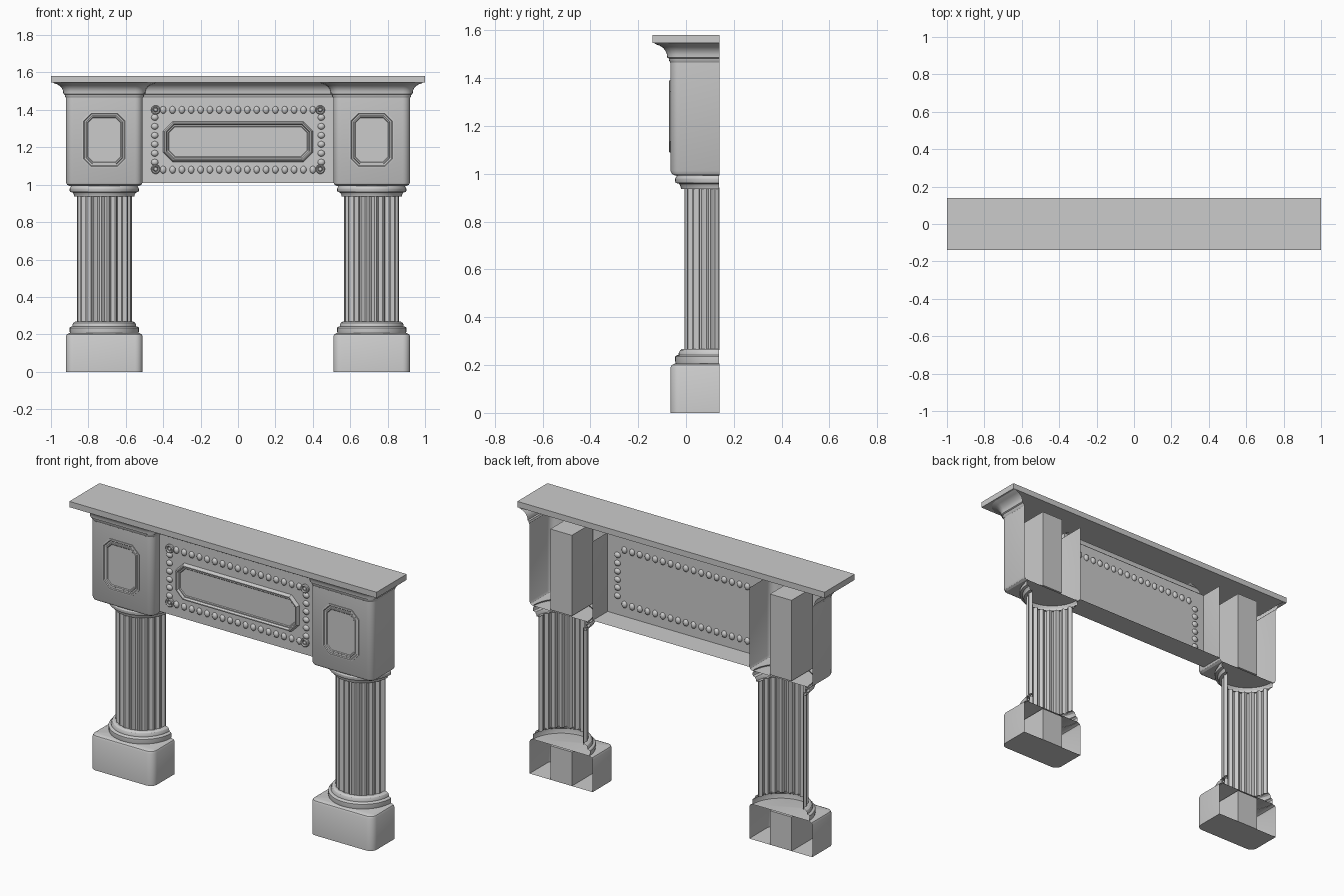
import bpy, bmesh, math
from mathutils import Vector, Matrix

if "Cube" in bpy.data.objects:
    bpy.data.objects.remove(bpy.data.objects["Cube"])

BACK, FACE = 0.14, -0.065      # rear plane, front of the side blocks
CX, HW = 0.715, 0.205          # pier centre and half width


def finish(name, bm, angle=30):
    bmesh.ops.remove_doubles(bm, verts=bm.verts, dist=1e-5)
    bmesh.ops.recalc_face_normals(bm, faces=bm.faces)
    me = bpy.data.meshes.new(name)
    bm.to_mesh(me)
    bm.free()
    ob = bpy.data.objects.new(name, me)
    bpy.context.collection.objects.link(ob)
    bpy.ops.object.select_all(action='DESELECT')
    ob.select_set(True)
    bpy.context.view_layer.objects.active = ob
    bpy.ops.object.shade_smooth_by_angle(angle=math.radians(angle))
    return ob


def offset(path, d):
    """Mitred offset of an open plan path, outward on its right side."""
    pts = [Vector(p) for p in path]
    out = []
    for i, p in enumerate(pts):
        dirs = []
        if i > 0:
            dirs.append((p - pts[i - 1]).normalized())
        if i < len(pts) - 1:
            dirs.append((pts[i + 1] - p).normalized())
        ns = [Vector((q.y, -q.x)) for q in dirs]
        n = sum(ns, Vector((0, 0))).normalized()
        out.append(p + n * (d / max(0.3, n.dot(ns[0]))))
    return out


def sweep(name, path, profile, caps=(), angle=30):
    """Run a (projection, height) profile along a plan path."""
    bm = bmesh.new()
    rows = [[bm.verts.new((p.x, p.y, z)) for p in offset(path, d)] for d, z in profile]
    for a, b in zip(rows, rows[1:]):
        for i in range(len(a) - 1):
            bm.faces.new((a[i], a[i + 1], b[i + 1], b[i]))
    for k in caps:
        bm.faces.new(rows[k])
    return finish(name, bm, angle)


def box(name, x0, x1, y0, y1, z0, z1):
    bm = bmesh.new()
    m = Matrix.Translation(((x0 + x1) / 2, (y0 + y1) / 2, (z0 + z1) / 2))
    bmesh.ops.create_cube(bm, size=1, matrix=m @ Matrix.Diagonal((x1 - x0, y1 - y0, z1 - z0, 1)))
    return finish(name, bm)


def block_front(cx, r=0.04, n=5):
    """Rounded front corners, left to right."""
    pts = []
    for sx, a0 in ((-1, 180), (1, 270)):
        for i in range(n + 1):
            a = math.radians(a0 + 90 * i / n)
            pts.append((cx + sx * (HW - r) + r * math.cos(a), FACE + r + r * math.sin(a)))
    return pts


def half_round(cx, r, n=24):
    return [(cx + r * math.cos(math.pi * (1 + i / n)), BACK + r * math.sin(math.pi * (1 + i / n)))
            for i in range(n + 1)]


def fluted(cx, r, flutes=11, depth=0.015):
    pts = []
    step = math.pi / flutes
    for k in range(flutes):
        for t in (0, 0.12, 0.25, 0.5, 0.75, 0.88, 1):
            u = (t - 0.12) / 0.76
            rr = r - (depth * math.sin(math.pi * u) if 0 < u < 1 else 0)
            if t == 1 and k < flutes - 1:
                continue
            a = math.pi + step * (k + t)
            pts.append((cx + rr * math.cos(a), BACK + rr * math.sin(a)))
    return pts


def octagon_frame(name, cx, cz, hw, hh, ch, y, profile):
    """Raised octagonal moulding with a flat centre; profile is (inset, height)."""
    bm = bmesh.new()
    rows = []
    for ins, h in profile:
        w, g, c = hw - ins, hh - ins, ch - 0.586 * ins
        co = [(w, g - c), (w - c, g), (c - w, g), (-w, g - c),
              (-w, c - g), (c - w, -g), (w - c, -g), (w, c - g)]
        rows.append([bm.verts.new((cx + a, y - h, cz + b)) for a, b in co])
    for a, b in zip(rows, rows[1:]):
        for i in range(8):
            j = (i + 1) % 8
            bm.faces.new((a[i], a[j], b[j], b[i]))
    bm.faces.new(rows[-1])
    return finish(name, bm)


# Side piers
for side, s in (("left", -1), ("right", 1)):
    cx = s * CX
    plan = [(cx - HW, BACK)] + block_front(cx) + [(cx + HW, BACK)]
    sweep(side + "_plinth", plan, [(0, 0), (0, 0.19), (-0.005, 0.2), (-0.02, 0.207)], caps=(0, -1))
    sweep(side + "_column_base", half_round(cx, 0.147),
          [(0.036, 0.205), (0.038, 0.215), (0.038, 0.235), (0.034, 0.24), (0.024, 0.243),
           (0.024, 0.25), (0.018, 0.262), (0.008, 0.268), (-0.005, 0.268)])
    sweep(side + "_column_shaft", fluted(cx, 0.147), [(0, 0.262), (0, 0.942)], angle=25)
    sweep(side + "_capital", half_round(cx, 0.147),
          [(-0.005, 0.937), (0.014, 0.937), (0.016, 0.948), (0.022, 0.958), (0.036, 0.962),
           (0.038, 0.968), (0.038, 0.98), (0.032, 0.99), (0.03, 1.0)])
    sweep(side + "_block", plan, [(-0.018, 0.993), (-0.006, 1.0), (0, 1.012), (0, 1.475)], caps=(0,))
    octagon_frame(side + "_block_frame", cx, 1.24, 0.118, 0.15, 0.045, FACE,
                  [(0, 0), (0, 0.005), (0.008, 0.006), (0.012, 0.002), (0.02, 0.002),
                   (0.022, 0.005), (0.028, 0.005), (0.032, 0.001)])
    # hidden stiffening posts inside the open backs
    box(side + "_plinth_post", cx - 0.07, cx + 0.07, FACE + 0.01, BACK, 0, 0.2)
    box(side + "_block_post", cx - 0.07, cx + 0.07, FACE + 0.01, BACK, 1.0, 1.475)

# Centre panel: thin face with a return lip underneath
sweep("frieze_panel", [(-0.51, 0), (0.51, 0)], [(-BACK, 1.01), (0, 1.01), (0, 1.475)])
octagon_frame("frieze_frame", 0, 1.23, 0.4, 0.108, 0.05, 0,
              [(0, 0), (0.002, 0.008), (0.008, 0.02), (0.014, 0.02), (0.02, 0.008),
               (0.026, 0.008), (0.03, 0.004)])

# Tooth ornament border around the frieze
bm = bmesh.new()


def tooth(x, z, w, h):
    m = Matrix.Translation((x, 0, z)) @ Matrix.Diagonal((w, 0.014, h, 1))
    bmesh.ops.create_uvsphere(bm, u_segments=10, v_segments=8, radius=1, matrix=m)


for sgn in (-1, 1):
    for i in range(17):
        tooth(-0.4 + 0.05 * i, 1.24 + sgn * 0.16, 0.017, 0.02)
    for i in range(6):
        tooth(sgn * 0.445, 1.24 + (i - 2.5) * 0.048, 0.02, 0.017)
finish("frieze_teeth", bm, 60)

# Ringed rosettes at the border corners
bm = bmesh.new()
for x in (-0.44, 0.44):
    for z in (1.083, 1.4):
        rings = []
        for r, h in ((0.025, 0), (0.025, 0.01), (0.02, 0.014), (0.014, 0.01), (0.012, 0.003),
                     (0.009, 0.01), (0.004, 0.013)):
            rings.append([bm.verts.new((x + r * math.cos(math.tau * i / 14), -h,
                                        z + r * math.sin(math.tau * i / 14))) for i in range(14)])
        for a, b in zip(rings, rings[1:]):
            for i in range(14):
                j = (i + 1) % 14
                bm.faces.new((a[i], a[j], b[j], b[i]))
        bm.faces.new(rings[-1])
finish("corner_rosettes", bm)

# Cornice follows the breakfront plan, shelf on top
plan = ([(-CX - HW, BACK)] + block_front(-CX) + [(-0.51, 0), (0.51, 0)]
        + block_front(CX) + [(CX + HW, BACK)])
sweep("cornice", plan,
      [(0, 1.465), (0.005, 1.472), (0.007, 1.482), (0.014, 1.486), (0.015, 1.5), (0.02, 1.513),
       (0.03, 1.526), (0.045, 1.536), (0.062, 1.542), (0.07, 1.548)])
box("mantel_shelf", -1, 1, -0.14, BACK, 1.546, 1.58)
